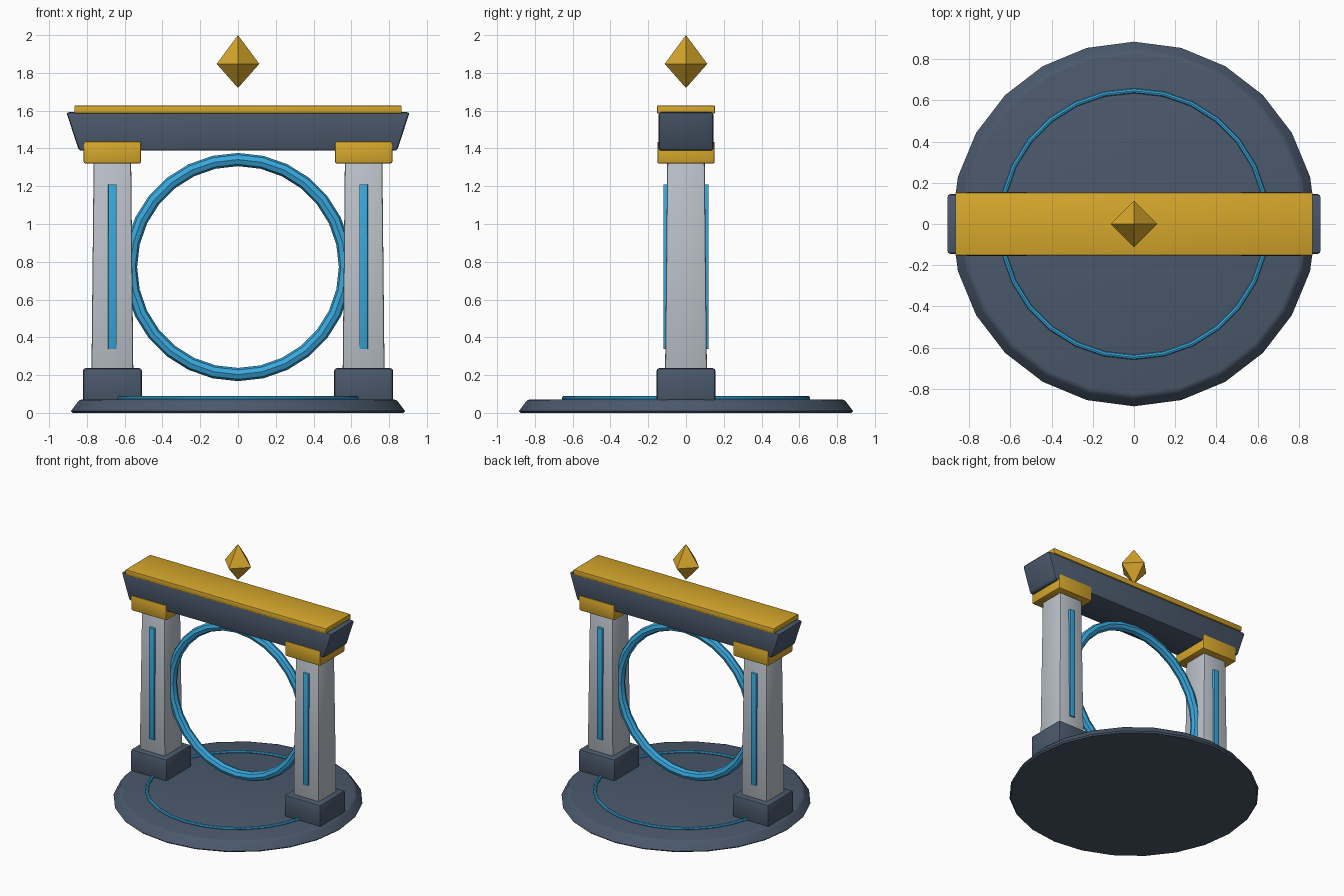
import bpy, bmesh, math
from mathutils import Matrix, Vector

old = bpy.data.objects.get("Cube")
if old:
    bpy.data.objects.remove(old, do_unlink=True)


def material(name, rgb):
    m = bpy.data.materials.new(name)
    m.use_nodes = True
    m.diffuse_color = (*rgb, 1)
    m.node_tree.nodes["Principled BSDF"].inputs["Base Color"].default_value = (*rgb, 1)
    return m


SLATE = material("dark slate", (0.07, 0.10, 0.15))
STONE = material("pale stone", (0.50, 0.54, 0.59))
GOLD = material("gold", (0.68, 0.39, 0.025))
BLUE = material("glowing blue", (0.04, 0.39, 0.72))


def finish(name, bm, mat, smooth=True):
    bmesh.ops.recalc_face_normals(bm, faces=bm.faces)
    me = bpy.data.meshes.new(name)
    bm.to_mesh(me)
    bm.free()
    me.materials.append(mat)
    ob = bpy.data.objects.new(name, me)
    bpy.context.collection.objects.link(ob)
    if smooth:
        bpy.ops.object.select_all(action='DESELECT')
        ob.select_set(True)
        bpy.context.view_layer.objects.active = ob
        bpy.ops.object.shade_smooth_by_angle(angle=math.radians(40))
    return ob


def block(name, mat, x, y, z0, z1, bottom, top, bevel):
    """Bevelled box; bottom and top are (half x, half y)."""
    bm = bmesh.new()
    bmesh.ops.create_cube(bm, size=2)
    for v in bm.verts:
        hx, hy = top if v.co.z > 0 else bottom
        v.co = Vector((x + v.co.x * hx, y + v.co.y * hy, z1 if v.co.z > 0 else z0))
    bmesh.ops.bevel(bm, geom=bm.edges[:], offset=bevel, segments=2,
                    profile=0.5, affect='EDGES')
    return finish(name, bm, mat)


def lathe(name, mat, profile, steps, closed=False, place=Matrix()):
    """Spin (radius, height) points about z; cap the ends if the profile is open."""
    bm = bmesh.new()
    rings = []
    for r, z in profile:
        rings.append([bm.verts.new((r * math.sin(math.tau * i / steps),
                                    r * math.cos(math.tau * i / steps), z))
                      for i in range(steps)])
    pairs = list(zip(rings, rings[1:]))
    if closed:
        pairs.append((rings[-1], rings[0]))
    else:
        bm.faces.new(rings[0])
        bm.faces.new(rings[-1])
    for a, b in pairs:
        for i in range(steps):
            j = (i + 1) % steps
            bm.faces.new((a[i], a[j], b[j], b[i]))
    bm.transform(place)
    return finish(name, bm, mat)


def ring(name, major, minor, steps, place):
    circle = [(major + minor * math.cos(math.tau * k / 8),
               minor * math.sin(math.tau * k / 8)) for k in range(8)]
    return lathe(name, BLUE, circle, steps, True, place)


# Round platform with its inlaid ring
lathe("platform", SLATE,
      [(0.875, 0), (0.884, 0.010), (0.848, 0.058), (0.838, 0.068), (0.822, 0.072)], 24)
ring("floor_ring", 0.646, 0.012, 28, Matrix.Translation((0, 0, 0.078)))

# Upright portal ring
ring("portal_ring", 0.569, 0.035, 28,
     Matrix.Translation((0, 0, 0.772)) @ Matrix.Rotation(math.pi / 2, 4, 'X'))

# Two pillars with plinths, capitals and light strips
for side, s in (("left", 1), ("right", -1)):
    x = 0.665 * s
    block(side + "_plinth", SLATE, x, 0, 0.06, 0.237, (0.156, 0.156), (0.156, 0.156), 0.015)
    block(side + "_pillar", STONE, x, 0, 0.20, 1.36, (0.111, 0.111), (0.099, 0.099), 0.010)
    block(side + "_capital", GOLD, x, 0, 1.32, 1.437, (0.152, 0.152), (0.152, 0.152), 0.010)
    for face, f in (("front", -1), ("back", 1)):
        block(f"{side}_{face}_light_strip", BLUE, x, f * 0.104, 0.338, 1.21,
              (0.023, 0.015), (0.023, 0.015), 0.004)

# Flared lintel with its cap slab
block("lintel", SLATE, 0, 0, 1.388, 1.592, (0.842, 0.145), (0.909, 0.145), 0.014)
block("lintel_cap", GOLD, 0, 0, 1.585, 1.627, (0.866, 0.153), (0.866, 0.153), 0.005)

# Floating crystal
bm = bmesh.new()
tips = [bm.verts.new((0, 0, z)) for z in (1.72, 2.0)]
belt = [bm.verts.new((0.113 * math.cos(i * math.pi / 2),
                      0.113 * math.sin(i * math.pi / 2), 1.848)) for i in range(4)]
for tip in tips:
    for i in range(4):
        bm.faces.new((belt[i], belt[(i + 1) % 4], tip))
finish("crystal", bm, GOLD, smooth=False)
